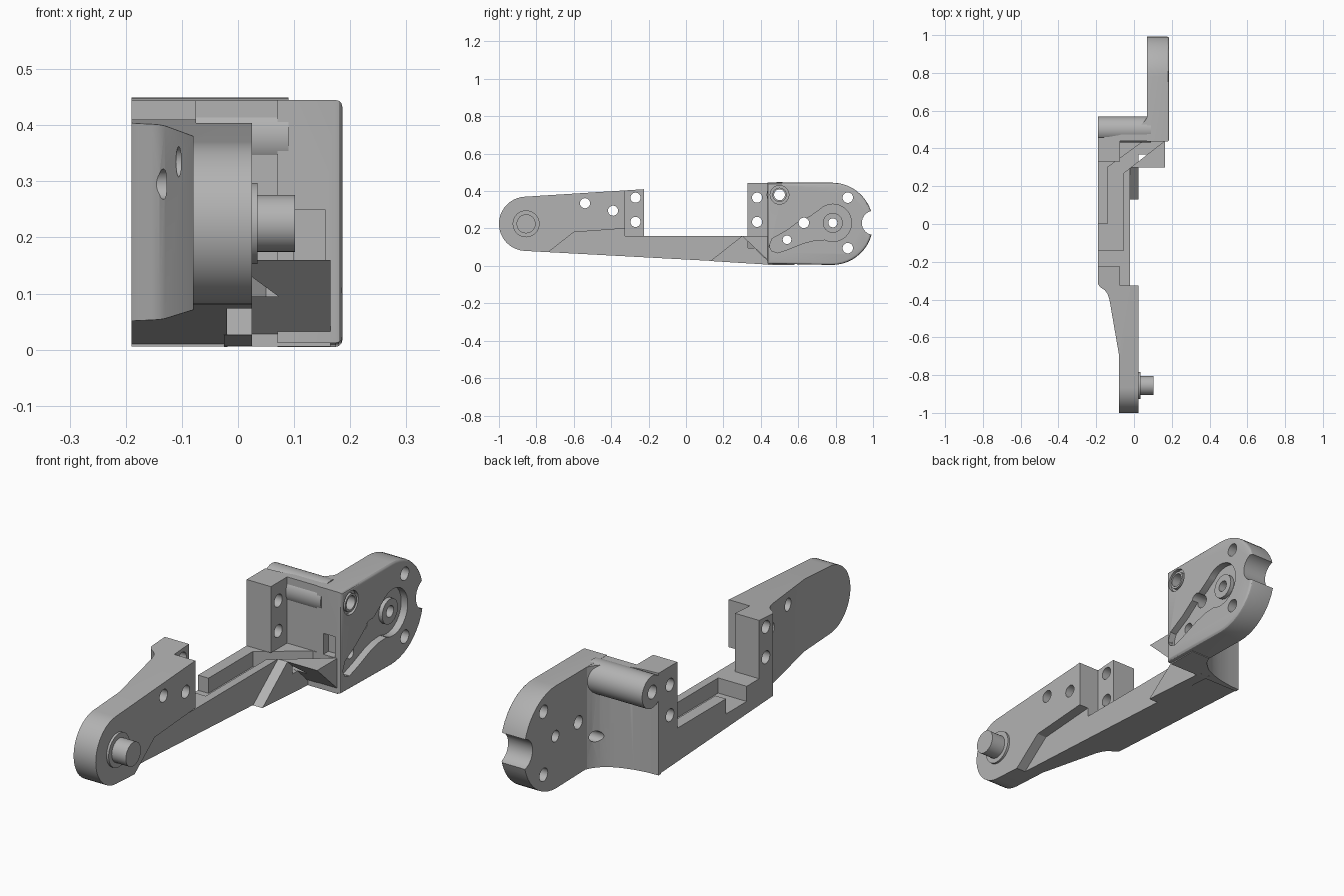
import bpy, bmesh, math

if "Cube" in bpy.data.objects:
    bpy.data.objects.remove(bpy.data.objects["Cube"], do_unlink=True)

grey = bpy.data.materials.new("grey plastic")
grey.use_nodes = True
colour = (0.45, 0.45, 0.45, 1)
grey.diffuse_color = colour
grey.node_tree.nodes["Principled BSDF"].inputs["Base Color"].default_value = colour
parts = []


def prism(name, pts, lo, hi, axis="x", soften=0.0):
    """Extrude a profile: (y, z) along x, or (x, y) along z."""
    place = (lambda a, b: (lo, a, b)) if axis == "x" else (lambda a, b: (a, b, lo))
    bm = bmesh.new()
    face = bm.faces.new([bm.verts.new(place(*p)) for p in pts])
    res = bmesh.ops.extrude_face_region(bm, geom=[face])
    new = [v for v in res["geom"] if isinstance(v, bmesh.types.BMVert)]
    shift = (hi - lo, 0, 0) if axis == "x" else (0, 0, hi - lo)
    bmesh.ops.translate(bm, verts=new, vec=shift)
    bmesh.ops.recalc_face_normals(bm, faces=bm.faces)
    if soften:
        rim = [e for e in bm.edges if all(abs(v.co.x - hi) < 1e-5 for v in e.verts)]
        bmesh.ops.bevel(bm, geom=rim, offset=soften, segments=3, profile=0.5,
                        affect="EDGES")
    me = bpy.data.meshes.new(name)
    bm.to_mesh(me)
    bm.free()
    me.materials.append(grey)
    ob = bpy.data.objects.new(name, me)
    bpy.context.collection.objects.link(ob)
    return ob


def arc(y, z, r, start, end, n=24):
    angles = [math.radians(start + (end - start) * i / n) for i in range(n + 1)]
    return [(y + r * math.cos(a), z + r * math.sin(a)) for a in angles]


def rod(name, y, z, r, lo, hi):
    return prism(name, arc(y, z, r, 0, 360, 32)[:-1], lo, hi)


def rect(a0, b0, a1, b1):
    return [(a0, b0), (a1, b0), (a1, b1), (a0, b1)]


def combine(ob, other, operation="DIFFERENCE"):
    """Apply a boolean and discard the helper."""
    mod = ob.modifiers.new("cut", "BOOLEAN")
    mod.operation, mod.object, mod.solver = operation, other, "EXACT"
    bpy.context.view_layer.update()
    deps = bpy.context.evaluated_depsgraph_get()
    me = bpy.data.meshes.new_from_object(ob.evaluated_get(deps))
    ob.modifiers.clear()
    ob.data = me
    bpy.data.objects.remove(other, do_unlink=True)


def drill(ob, holes):
    for y, z, r in holes:
        combine(ob, rod("drill", y, z, r, -0.4, 0.4))


# Long arm: side profile trimmed to the plan outline
side = arc(-0.855, 0.225, 0.145, 94, 266) + [
    (0.45, 0.01), (0.45, 0.16), (-0.225, 0.16), (-0.225, 0.41)]
arm = prism("arm", side, -0.19, 0.1)
plan = [(-0.08, -1.1), (0.025, -1.1), (0.025, -0.325), (-0.02, -0.325),
        (-0.02, 0.5), (-0.19, 0.5), (-0.19, -0.32), (-0.178, -0.335),
        (-0.155, -0.35), (-0.14, -0.37), (-0.13, -0.4), (-0.08, -0.69)]
combine(arm, prism("outline", plan, -0.2, 0.6, "z"), "INTERSECT")
# Upright set back from the plate, and a recess under the plate
combine(arm, prism("setback", rect(-0.075, -0.325, 0.2, 0), 0.16, 0.6, "z"))
recess = [(-0.76, 0.055), (-0.6, 0.18), (-0.325, 0.2), (-0.3, 0.2),
          (-0.3, -0.1), (-0.76, -0.1)]
combine(arm, prism("recess", recess, -0.02, 0.2))
drill(arm, [(-0.27, 0.365, 0.027), (-0.27, 0.235, 0.027),
            (-0.54, 0.335, 0.027), (-0.39, 0.295, 0.027)])

# Triangular rib and sloping brace that reach the rear plate
rib = prism("rib", [(0.13, 0.026), (0.3, 0.16), (0.45, 0.16), (0.45, 0.02),
                    (0.47, 0.005)], -0.025, 0.025)
combine(rib, prism("slope", [(0.3, 0.161), (0.6, 0.161), (0.6, -0.13)], -0.019, 0.1))
brace = prism("brace", [(0.3, 0.16), (0.45, 0.16), (0.45, 0.019)], -0.02, 0.165)

# Cable channel running along the arm and across to the brace
channel = [(-0.3, -0.14), (-0.055, -0.14), (-0.055, 0.27), (0.16, 0.438),
           (0.05, 0.438), (-0.14, 0.3), (-0.14, 0), (-0.3, 0)]
for ob in (arm, rib, brace):
    combine(ob, prism("channel", channel, 0.095, 0.3, "z"))

# Rear upright block
block = prism("rear_block", rect(0.33, 0.16, 0.45, 0.444), -0.19, -0.075)
drill(block, [(0.38, 0.365, 0.027), (0.38, 0.235, 0.027)])

# Curved wall joining the block to the rear plate
wall_plan = [(-0.19, 0.44), (0.165, 0.44), (0.165, 0.58), (0.075, 0.58),
             (0.06, 0.55), (0.04, 0.527), (0.01, 0.503), (-0.03, 0.485),
             (-0.08, 0.47), (-0.135, 0.461), (-0.19, 0.457)]
wall = prism("curved_wall", wall_plan, 0.006, 0.444, "z")
boss = rod("screw_boss", 0.5, 0.38, 0.069, -0.19, 0.09)

# Rear plate with rounded end, notch, holes and curved groove
plate_side = arc(0.78, 0.225, 0.22, -90, 90) + [(0.436, 0.445), (0.436, 0.012)]
plate = prism("rear_plate", plate_side, 0.07, 0.186, soften=0.012)
groove = [(0.74, 0.315), (0.7, 0.29), (0.66, 0.262), (0.6, 0.235), (0.54, 0.19),
          (0.46, 0.145), (0.445, 0.105), (0.458, 0.08), (0.49, 0.07),
          (0.55, 0.09), (0.63, 0.122), (0.69, 0.137), (0.74, 0.14)]
combine(plate, rod("round_groove", 0.785, 0.23, 0.1, 0.155, 0.3))
combine(plate, prism("groove", groove, 0.155, 0.3))
combine(plate, rod("counterbore", 0.5, 0.38, 0.05, 0.172, 0.3))
drill(plate, [(1.005, 0.23, 0.065), (0.865, 0.365, 0.028), (0.865, 0.095, 0.028),
              (0.785, 0.23, 0.024)])
combine(plate, prism("window", rect(0.4, 0.16, 0.47, 0.25), 0.1, 0.155))
combine(wall, prism("window", rect(0.4, 0.16, 0.47, 0.25), 0.1, 0.155))
combine(wall, prism("groove", groove, 0.155, 0.3))
shared = [(0.5, 0.38, 0.029), (0.63, 0.23, 0.028), (0.54, 0.14, 0.023)]
for ob in (plate, wall, boss):
    drill(ob, shared[:1] if ob is boss else shared)

# Small rings around the pivot hole and the screw hole
ring = rod("pivot_ring", 0.785, 0.23, 0.053, 0.15, 0.172)
drill(ring, [(0.785, 0.23, 0.024)])
screw_ring = rod("screw_ring", 0.5, 0.38, 0.038, 0.165, 0.186)
drill(screw_ring, [(0.5, 0.38, 0.029)])

# Front pivot pin and its collar
collar = rod("pin_collar", -0.855, 0.225, 0.072, 0.015, 0.035)
pin = rod("pivot_pin", -0.855, 0.225, 0.051, 0.015, 0.102)

# Smooth the round surfaces, keep the edges sharp
bpy.ops.object.select_all(action="DESELECT")
for ob in (arm, rib, brace, block, wall, boss, plate, ring, screw_ring, collar, pin):
    ob.select_set(True)
    bpy.context.view_layer.objects.active = ob
bpy.ops.object.shade_smooth_by_angle(angle=math.radians(30))
